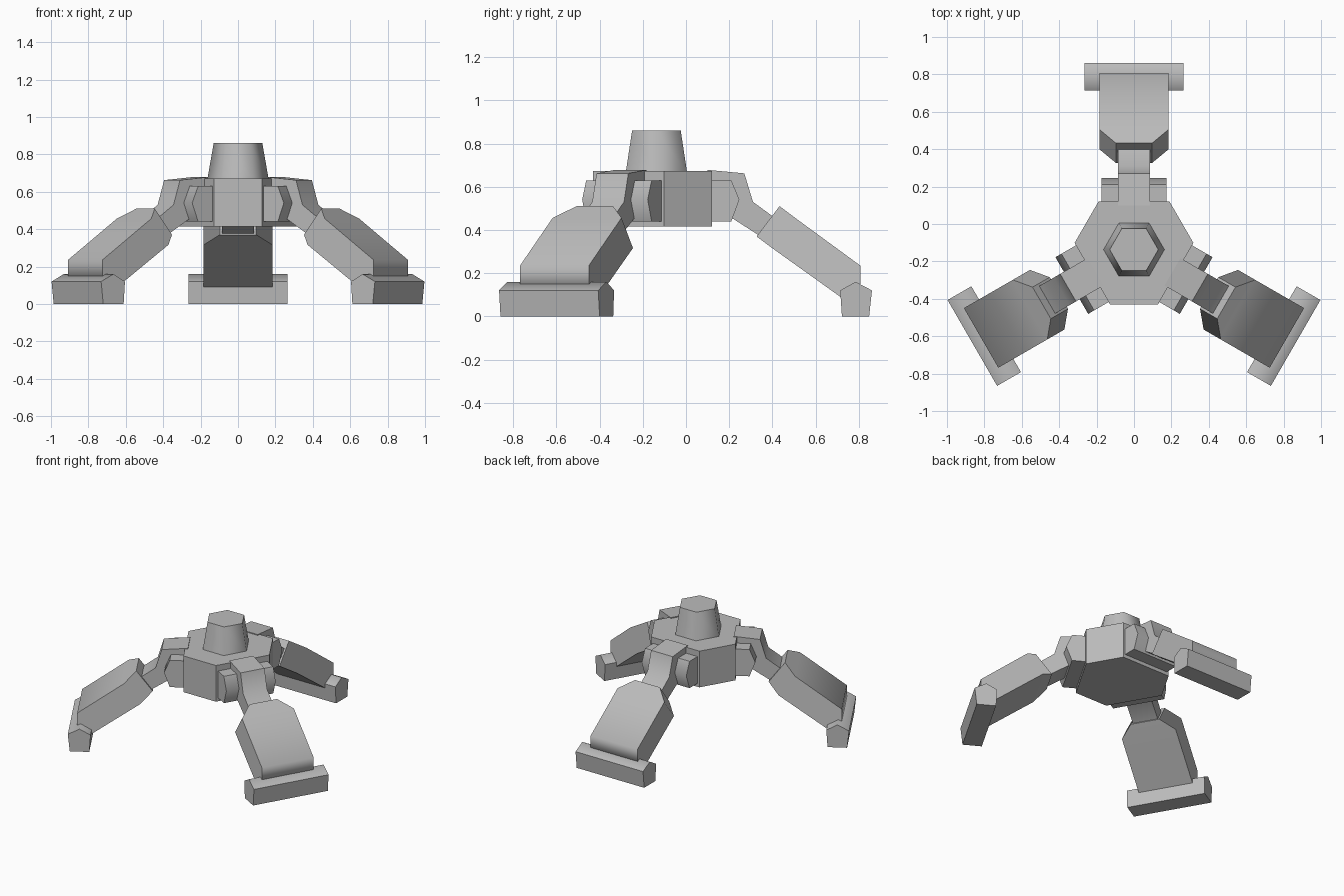
import bpy, bmesh
from math import radians
from mathutils import Matrix, Vector

cube = bpy.data.objects.get("Cube")
if cube:
    bpy.data.objects.remove(cube, do_unlink=True)

HUB_Y = -0.137
grey = bpy.data.materials.new("plain_grey")
grey.use_nodes = True
colour = (0.5, 0.5, 0.5, 1)
grey.diffuse_color = colour
grey.node_tree.nodes["Principled BSDF"].inputs["Base Color"].default_value = colour


def finish(name, bm, angle=0):
    """Turn a bmesh around the hub axis and make it an object."""
    bmesh.ops.recalc_face_normals(bm, faces=bm.faces)
    bm.transform(Matrix.Translation((0, HUB_Y, 0)) @ Matrix.Rotation(radians(angle), 4, 'Z'))
    mesh = bpy.data.meshes.new(name)
    bm.to_mesh(mesh)
    bm.free()
    mesh.materials.append(grey)
    obj = bpy.data.objects.new(name, mesh)
    bpy.context.collection.objects.link(obj)
    bpy.ops.object.select_all(action='DESELECT')
    bpy.context.view_layer.objects.active = obj
    obj.select_set(True)
    bpy.ops.object.shade_smooth_by_angle(angle=radians(59.5))
    return obj


def extrude(points, offset):
    """Extrude a flat outline of 3D points along an offset."""
    bm = bmesh.new()
    face = bm.faces.new([bm.verts.new(p) for p in points])
    new = bmesh.ops.extrude_face_region(bm, geom=[face])["geom"]
    bmesh.ops.translate(bm, vec=offset, verts=[v for v in new if isinstance(v, bmesh.types.BMVert)])
    return bm


def side_profile(profile, half):
    """Extrude a side profile (y, z) symmetrically across x."""
    return extrude([(-half, y - HUB_Y, z) for y, z in profile], (2 * half, 0, 0))


# Hub: six sides, the long ones facing the legs
outline = []
for angle in (0, 120, 240):
    turn = Matrix.Rotation(radians(angle), 3, 'Z')
    outline += [turn @ Vector((x, 0.257, 0.415)) for x in (0.19, -0.19)]
finish("hub", extrude(outline, (0, 0, 0.257)))

# Turret: tapered hexagon with corners on the x axis
bm = bmesh.new()
bmesh.ops.create_cone(bm, cap_ends=True, segments=6, radius1=0.165, radius2=0.13, depth=0.2,
                      matrix=Matrix.Translation((0, 0, 0.76)) @ Matrix.Rotation(radians(30), 4, 'Z'))
corner = max(bm.verts, key=lambda v: v.co.x).co
if abs(corner.y) > 0.01:
    bm.transform(Matrix.Rotation(radians(30), 4, 'Z'))
finish("turret", bm)

knuckle = [(0.1, 0.63), (0.21, 0.63), (0.247, 0.54), (0.21, 0.44), (0.1, 0.44)]
arm = [(0.1, 0.678), (0.27, 0.662), (0.31, 0.53), (0.46, 0.42), (0.40, 0.335),
       (0.205, 0.46), (0.1, 0.46)]
foot = [(0.722, 0), (0.848, 0), (0.861, 0.12), (0.785, 0.16), (0.714, 0.12)]
knee_top, knee_low = Vector((0.433, 0.51)), Vector((0.327, 0.37))
along = Vector((0.8, -0.6)) * 0.09
shin = [knee_low, knee_top, knee_top + along, (0.807, 0.235), (0.807, 0.15),
        (0.715, 0.09), knee_low + along]

# Three legs around the hub
for side, angle in (("back", 0), ("right", 120), ("left", 240)):
    finish(side + "_hip_knuckle", side_profile(knuckle, 0.175), angle)
    finish(side + "_upper_arm", side_profile(arm, 0.085), angle)
    finish(side + "_foot", side_profile(foot, 0.265), angle)

    # Shin: narrow the knee end to chamfer its corners
    bm = side_profile(shin, 0.184)
    for v in bm.verts:
        flat = Vector((v.co.y + HUB_Y, v.co.z))
        if min((flat - knee_top).length, (flat - knee_low).length) < 0.001:
            v.co.x *= 0.53
    finish(side + "_shin", bm, angle)
